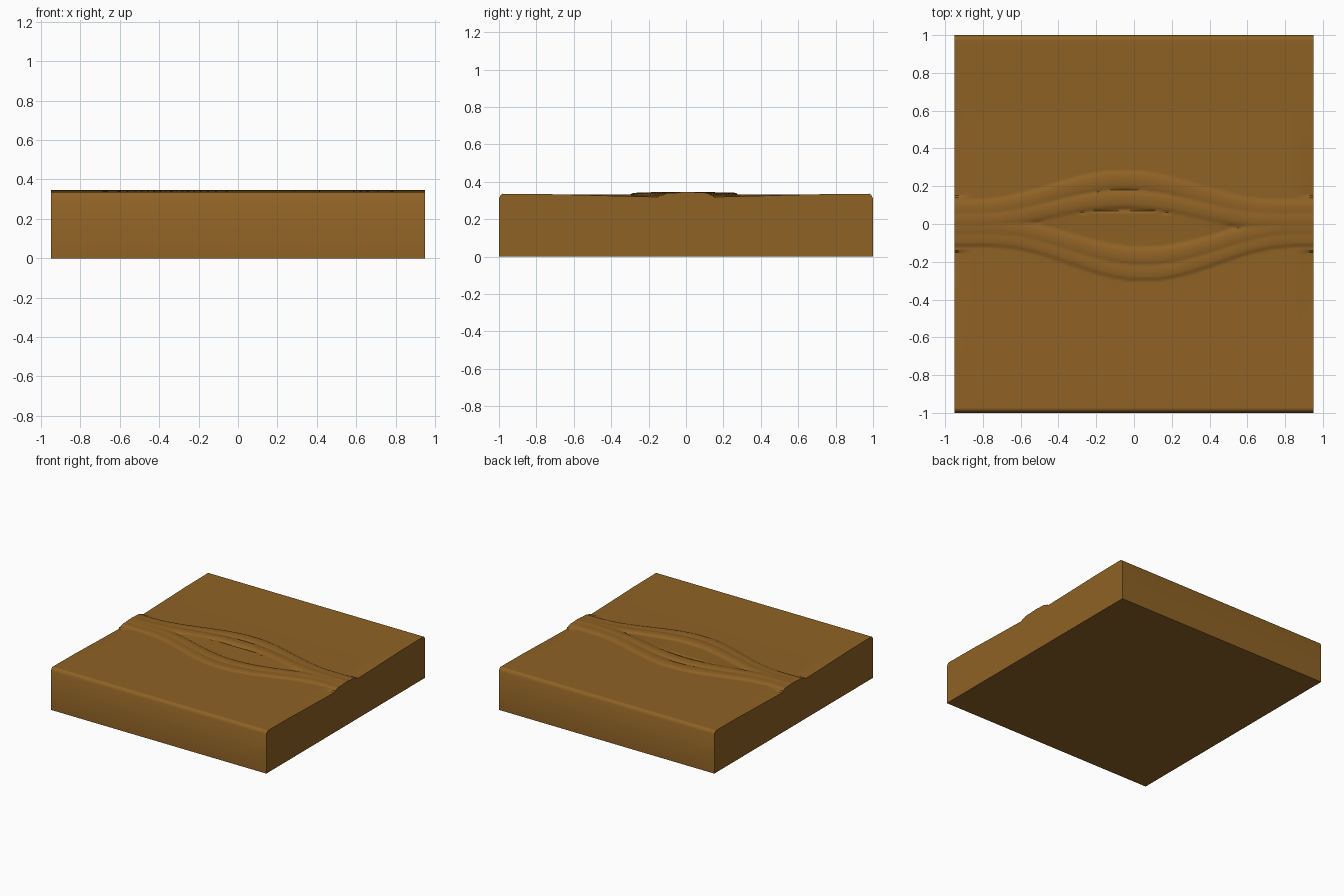
import bpy, bmesh, math

if "Cube" in bpy.data.objects:
    bpy.data.objects.remove(bpy.data.objects["Cube"])

brown = bpy.data.materials.new("golden brown")
brown.diffuse_color = (0.275, 0.122, 0.018, 1)
brown.use_nodes = True
brown.node_tree.nodes["Principled BSDF"].inputs["Base Color"].default_value = brown.diffuse_color

HX, HY, NX, NY = 0.95, 1.0, 110, 200


def bump(d, half):
    # rounded bead cross-section
    return math.sqrt(max(0.0, 1 - (d / half) ** 2))


def swell(x, centre):
    t = max(-1.0, min(1.0, (x - centre) / 0.8))
    return 0.5 + 0.5 * math.cos(math.pi * t)


def height(x, y):
    # gently dished slab top with rounded front and back edges
    z = 0.330 + 0.006 * abs(y) ** 2
    if abs(y) > 0.98:
        z -= 0.025 * ((abs(y) - 0.98) / 0.02) ** 2
    # low fields left and right of the bundle at its ends
    if abs(x) > 0.86 and 0.14 < abs(y) < 0.7:
        z -= 0.012 * (abs(x) - 0.86) / 0.09 * (0.7 - abs(y)) / 0.56
    base = z
    # two strands of beads parting around a central lens
    u, l = swell(x, -0.05), swell(x, 0.05)
    beads = [(0.075 + 0.155 * u, 0.050, 0.013), (0.02 + 0.11 * u, 0.050, 0.016),
             (-0.02 - 0.155 * l, 0.048, 0.014), (-0.075 - 0.18 * l, 0.045, 0.011)]
    for c, half, h in beads:
        z = max(z, base + h * bump(y - c, half))
    # raised leaf between the strands
    top, bottom = 0.07 * u, -0.12 * l
    if bottom < y < top and abs(x) < 0.5:
        z = max(z, base + 0.007 * (y - bottom) / (top - bottom))
    return z


# carved slab: height-field top, straight sides, flat base
bm = bmesh.new()
ys = [-HY + 2 * HY * j / NY for j in range(NY + 1)]
xs = [-HX + 2 * HX * i / NX for i in range(NX + 1)]
grid = [[bm.verts.new((x, y, height(x, y))) for y in ys] for x in xs]
for i in range(NX):
    for j in range(NY):
        bm.faces.new((grid[i][j], grid[i + 1][j], grid[i + 1][j + 1], grid[i][j + 1]))
rim = [e for e in bm.edges if e.is_boundary]
ext = bmesh.ops.extrude_edge_only(bm, edges=rim)["geom"]
for v in ext:
    if isinstance(v, bmesh.types.BMVert):
        v.co.z = 0
low = [e for e in bm.edges if e.is_boundary]
bmesh.ops.contextual_create(bm, geom=low)
bmesh.ops.recalc_face_normals(bm, faces=bm.faces)
me = bpy.data.meshes.new("carved_slab")
bm.to_mesh(me)
bm.free()
me.materials.append(brown)
slab = bpy.data.objects.new("carved_slab", me)
bpy.context.collection.objects.link(slab)
bpy.context.view_layer.objects.active = slab
slab.select_set(True)
bpy.ops.object.shade_smooth_by_angle(angle=math.radians(40))
